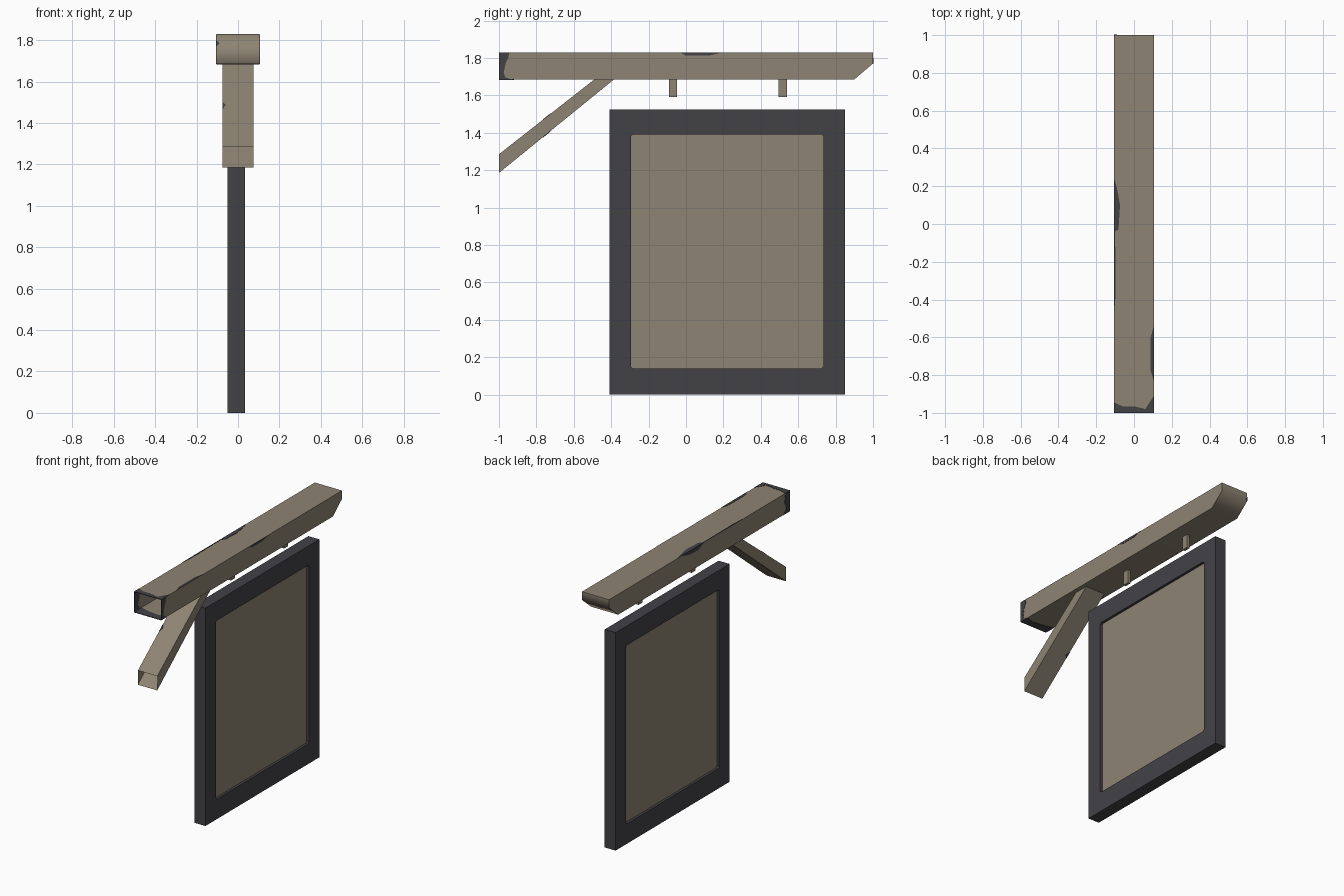
import bpy
import bmesh
from math import radians
from mathutils import Vector

cube = bpy.data.objects.get("Cube")
if cube:
    bpy.data.objects.remove(cube, do_unlink=True)


def make_material(name, rgb):
    mat = bpy.data.materials.new(name)
    mat.use_nodes = True
    mat.diffuse_color = (*rgb, 1)
    mat.node_tree.nodes["Principled BSDF"].inputs["Base Color"].default_value = (*rgb, 1)
    return mat


WOOD = make_material("weathered wood", (0.27, 0.23, 0.17))
DARK = make_material("dark grey", (0.055, 0.054, 0.062))


def add_object(name, bm, mat):
    mesh = bpy.data.meshes.new(name)
    bm.to_mesh(mesh)
    bm.free()
    mesh.materials.append(mat)
    obj = bpy.data.objects.new(name, mesh)
    bpy.context.collection.objects.link(obj)
    return obj


def prism(name, rings, mat, caps=True):
    """Join two matching loops of points with side walls and optional end caps."""
    bm = bmesh.new()
    a, b = [[bm.verts.new(p) for p in ring] for ring in rings]
    n = len(a)
    for i in range(n):
        j = (i + 1) % n
        bm.faces.new((a[i], a[j], b[j], b[i]))
    if caps:
        bm.faces.new(a)
        bm.faces.new(b)
    bmesh.ops.recalc_face_normals(bm, faces=bm.faces)
    return add_object(name, bm, mat)


def side_prism(name, profile, x0, x1, mat):
    return prism(name, [[(x, y, z) for y, z in profile] for x in (x0, x1)], mat)


def open_front(obj):
    """Remove the cap that faces the wall, leaving a hollow end."""
    bm = bmesh.new()
    bm.from_mesh(obj.data)
    caps = [f for f in bm.faces if f.normal.y < -0.99]
    bmesh.ops.delete(bm, geom=caps, context="FACES")
    bm.to_mesh(obj.data)
    bm.free()


def patch(name, points, normal):
    """Thin painted plate lying through a wall."""
    shift = Vector(normal) * 0.002
    prism(name, [[Vector(p) + s * shift for p in points] for s in (-1, 1)], DARK)


# Beam with a cut-off lower corner at the far end
W, LOW, TOP = 0.105, 1.685, 1.828
beam = side_prism("beam", [(-1, LOW), (0.9, LOW), (1, 1.77), (1, TOP), (-1, TOP)], -W, W, WOOD)
open_front(beam)
bpy.context.view_layer.objects.active = beam
beam.select_set(True)
bpy.ops.object.shade_smooth_by_angle(angle=radians(60))
weighted = beam.modifiers.new("weighted_normals", "WEIGHTED_NORMAL")
weighted.keep_sharp = True

# Diagonal brace
brace = side_prism("brace", [(-1, 1.185), (-0.385, LOW), (-0.49, LOW), (-1, 1.285)],
                   -0.075, 0.075, WOOD)
open_front(brace)

# Hangers
for name, y in (("front_hanger", -0.07), ("rear_hanger", 0.517)):
    side_prism(name, [(y - 0.022, 1.59), (y + 0.022, 1.59), (y + 0.022, LOW), (y - 0.022, LOW)],
               -0.01, 0.01, WOOD)


# Sign frame: outer and inner rectangles, inner corners slightly clipped
def rectangle(y0, y1, z0, z1, c):
    return [(y0 + c, z0), (y1 - c, z0), (y1, z0 + c), (y1, z1 - c),
            (y1 - c, z1), (y0 + c, z1), (y0, z1 - c), (y0, z0 + c)]


outer = rectangle(-0.41, 0.85, 0, 1.525, 0)
inner = rectangle(-0.295, 0.735, 0.14, 1.39, 0.01)
bm = bmesh.new()
loops = [[bm.verts.new((x, y, z)) for y, z in ring]
         for x, ring in ((-0.05, outer), (0.035, outer), (0.035, inner), (-0.05, inner))]
for k in range(4):
    a, b = loops[k], loops[(k + 1) % 4]
    for i in range(8):
        j = (i + 1) % 8
        bm.faces.new((a[i], a[j], b[j], b[i]))
bmesh.ops.remove_doubles(bm, verts=bm.verts, dist=0.0001)
bmesh.ops.recalc_face_normals(bm, faces=bm.faces)
add_object("sign_frame", bm, DARK)

# Recessed sign panel
side_prism("sign_panel", inner, -0.032, 0.017, WOOD)

# Worn ends of the beam
patch("worn_end_right", [(W, y, z) for y, z in
      [(-1, LOW), (-0.93, LOW), (-0.965, 1.695), (-0.975, 1.72), (-0.965, 1.77),
       (-0.95, 1.8), (-0.945, TOP), (-1, TOP)]], (1, 0, 0))
patch("worn_end_left", [(-W, y, z) for y, z in
      [(-1, LOW), (-0.93, LOW), (-0.96, 1.72), (-0.94, 1.77), (-0.95, TOP), (-1, TOP)]], (1, 0, 0))
patch("worn_end_top", [(x, y, TOP) for x, y in
      [(-W, -1), (W, -1), (W, -0.91), (0.085, -0.94), (0.06, -0.98), (0, -0.965),
       (-0.06, -0.965), (-W, -0.945)]], (0, 0, 1))
patch("worn_end_bottom", [(x, y, LOW) for x, y in
      [(-W, -1), (W, -1), (W, -0.93), (0.05, -0.95), (-0.03, -0.94), (-W, -0.92)]], (0, 0, 1))

# Worn edges of the beam
patch("worn_top_edge", [(x, y, TOP) for x, y in
      [(-W, -0.04), (-0.082, -0.03), (-0.074, 0.1), (-0.09, 0.19), (-W, 0.24)]], (0, 0, 1))
patch("worn_left_edge", [(-W, y, z) for y, z in
      [(-0.04, TOP), (0.02, 1.8), (0.12, 1.805), (0.2, TOP)]], (1, 0, 0))
patch("worn_right_edge", [(W, y, z) for y, z in
      [(-0.03, TOP), (0, 1.812), (0.12, 1.812), (0.19, TOP)]], (1, 0, 0))
patch("worn_thin_left", [(x, y, TOP) for x, y in
      [(-W, -0.47), (-0.097, -0.37), (-0.1, -0.04), (-W, -0.04)]], (0, 0, 1))
patch("worn_thin_right", [(x, y, TOP) for x, y in
      [(W, -0.83), (0.088, -0.78), (0.088, -0.6), (W, -0.54)]], (0, 0, 1))
patch("worn_far_end", [(-W, 1, 1.77), (-0.09, 1, 1.785), (-W, 1, 1.8)], (0, 1, 0))

# Worn edges of the brace, on its upper and lower slopes
for name, start, slope in (("worn_brace_top", 1.285, 0.784), ("worn_brace_bottom", 1.185, 0.813)):
    points = [(x, y, start + slope * (y + 1)) for x, y in
              [(-0.075, -0.765), (-0.06, -0.745), (-0.075, -0.725)]]
    patch(name, points, Vector((0, -slope, 1)).normalized())
